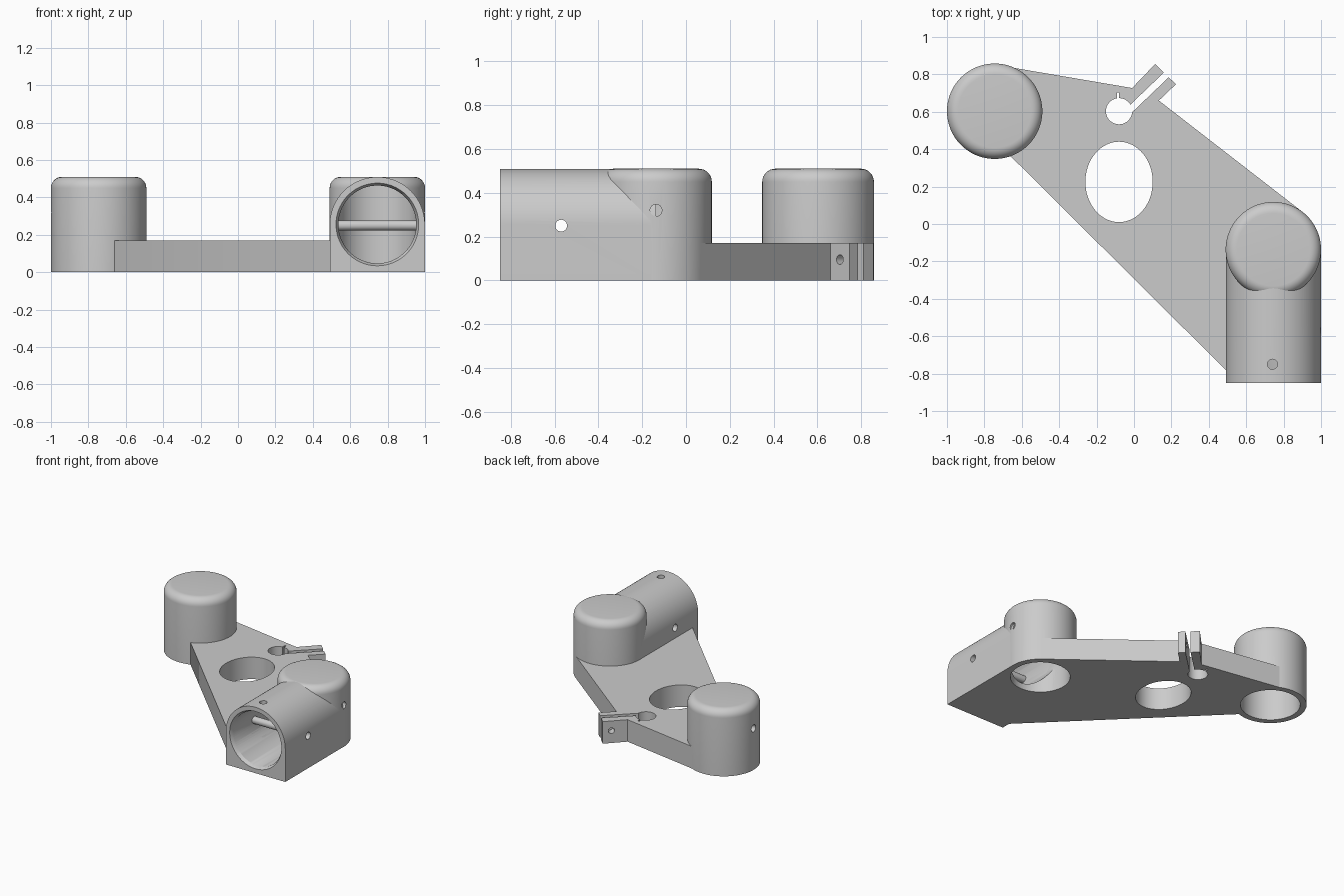
import bpy, bmesh
from math import pi, sin, cos, radians
from mathutils import Matrix, Vector

if "Cube" in bpy.data.objects:
    bpy.data.objects.remove(bpy.data.objects["Cube"], do_unlink=True)

grey = bpy.data.materials.new("plain grey")
grey.use_nodes = True
grey.diffuse_color = (0.6, 0.6, 0.6, 1)
grey.node_tree.nodes["Principled BSDF"].inputs["Base Color"].default_value = (0.6, 0.6, 0.6, 1)

R, BORE, TOP, ROUND = 0.255, 0.21, 0.51, 0.06
PLATE = 0.17
LEFT_CUP, RIGHT_CUP = Vector((0.745, -0.137, 0)), Vector((-0.745, 0.603, 0))
ALONG_X = Matrix.Rotation(pi / 2, 4, 'Y')
ALONG_Y = Matrix.Rotation(pi / 2, 4, 'X')
UPRIGHT = Matrix.Identity(4)


def finish(name, bm, matrix):
    bmesh.ops.transform(bm, matrix=matrix, verts=bm.verts)
    bmesh.ops.recalc_face_normals(bm, faces=bm.faces)
    mesh = bpy.data.meshes.new(name)
    bm.to_mesh(mesh)
    bm.free()
    mesh.materials.append(grey)
    obj = bpy.data.objects.new(name, mesh)
    bpy.context.collection.objects.link(obj)
    return obj


def prism(name, outline, height, matrix=UPRIGHT):
    bm = bmesh.new()
    face = bm.faces.new([bm.verts.new((x, y, 0)) for x, y in outline])
    top = bmesh.ops.extrude_face_region(bm, geom=[face], use_keep_orig=True)["geom"]
    moved = [v for v in top if isinstance(v, bmesh.types.BMVert)]
    bmesh.ops.translate(bm, verts=moved, vec=(0, 0, height))
    return finish(name, bm, matrix)


def lathe(name, profile, place, sides=96):
    bm = bmesh.new()
    rings = [[bm.verts.new((r * cos(2 * pi * i / sides), r * sin(2 * pi * i / sides), z))
              for i in range(sides)] for r, z in profile]
    for low, high in zip(rings, rings[1:]):
        for i in range(sides):
            j = (i + 1) % sides
            bm.faces.new((low[i], low[j], high[j], high[i]))
    bm.faces.new(rings[0])
    bm.faces.new(rings[-1])
    return finish(name, bm, Matrix.Translation(place))


def drill(name, r, depth, place, turn=UPRIGHT, r2=None, sides=64):
    bm = bmesh.new()
    bmesh.ops.create_cone(bm, cap_ends=True, segments=sides, radius1=r,
                          radius2=r if r2 is None else r2, depth=depth)
    return finish(name, bm, Matrix.Translation(place) @ turn)


def block(name, size, place, angle=0):
    bm = bmesh.new()
    bmesh.ops.create_cube(bm, size=1)
    return finish(name, bm, Matrix.Translation(place) @ Matrix.Rotation(angle, 4, 'Z')
                  @ Matrix.Diagonal((*size, 1)))


# Domed cups with a rounded upper rim
arc = [(R - ROUND + ROUND * cos(a), TOP - ROUND + ROUND * sin(a))
       for a in (pi / 2 * i / 8 for i in range(9))]
cup_profile = [(R, 0)] + arc
left_cup = lathe("left_cup", cup_profile, LEFT_CUP)
right_cup = lathe("right_cup", cup_profile, RIGHT_CUP)

# Horizontal socket with a square foot and round back
half = R - 0.001
arch = [(half * cos(pi * i / 48), R + half * sin(pi * i / 48)) for i in range(49)]
socket = prism("side_socket", [(-half, 0), (half, 0)] + arch, 0.713,
               Matrix.Translation(LEFT_CUP) @ ALONG_Y)

# Flat plate including the two clamp arms
plate = prism("base_plate", [
    RIGHT_CUP.xy, (-0.66, 0.363), (0.495, -0.785), LEFT_CUP.xy, (0.898, 0.067),
    (0.133, 0.66), (0.224, 0.747), (0.113, 0.855), (-0.01, 0.727), (-0.638, 0.834)], PLATE)

# Bores and openings
bore_depth = 0.565
left_bore = drill("left_bore", BORE, bore_depth, LEFT_CUP + Vector((0, 0, 0.1825)), sides=96)
right_bore = drill("right_bore", BORE, bore_depth, RIGHT_CUP + Vector((0, 0, 0.1825)), sides=96)
socket_bore = drill("socket_bore", BORE - 0.002, 0.8, (0.745, -0.537, R), ALONG_Y, sides=96)
mouth = drill("mouth_chamfer", BORE - 0.004, 0.04, (0.745, -0.84, R), ALONG_Y, 0.226, 96)
oval = drill("oval_opening", 1, 1, (-0.08, 0.225, 0), Matrix.Diagonal((0.18, 0.215, 1, 1)))
clamp_eye = drill("clamp_eye", 0.07, 1, (-0.08, 0.603, 0))
slot = block("clamp_slot", (0.386, 0.036, 1), (0.11, 0.737, 0), radians(43.7))
notch = block("clamp_notch", (0.012, 0.06, 1), (-0.085, 0.673, 0))

# Pin and screw holes
PIN = 0.027
cross_pin = drill("cross_pin", PIN, 0.7, (0.745, -0.57, 0.25), ALONG_X, sides=32)
top_pin = drill("top_pin", PIN, 0.2, (0.74, -0.75, 0.48), sides=32)
left_pin = drill("left_pin", PIN, 0.2, (0.96, -0.137, 0.32), ALONG_X, sides=32)
right_pin = drill("right_pin", PIN, 0.2, (-0.96, 0.603, 0.32), ALONG_X, sides=32)
screw = drill("clamp_screw", 0.022, 0.3, (0.12, 0.76, 0.095),
              Matrix.Rotation(radians(-45), 4, 'Z') @ ALONG_X, sides=32)

cuts = {
    left_cup: [left_bore, socket_bore, left_pin],
    right_cup: [right_bore, right_pin],
    socket: [left_bore, socket_bore, mouth, cross_pin, top_pin],
    plate: [left_bore, right_bore, socket_bore, oval, clamp_eye, slot, notch, screw],
}
for part, tools in cuts.items():
    for tool in tools:
        mod = part.modifiers.new(tool.name, 'BOOLEAN')
        mod.operation, mod.solver, mod.object = 'DIFFERENCE', 'EXACT', tool

# Bake the cuts and shade the round walls smooth
bpy.context.view_layer.update()
graph = bpy.context.evaluated_depsgraph_get()
baked = {part: bpy.data.meshes.new_from_object(part.evaluated_get(graph)) for part in cuts}
for part, mesh in baked.items():
    part.modifiers.clear()
    part.data = mesh
    mesh.polygons.foreach_set("use_smooth", [True] * len(mesh.polygons))
    mesh.set_sharp_from_angle(angle=radians(30))
for tool in {t for tools in cuts.values() for t in tools}:
    bpy.data.objects.remove(tool, do_unlink=True)
